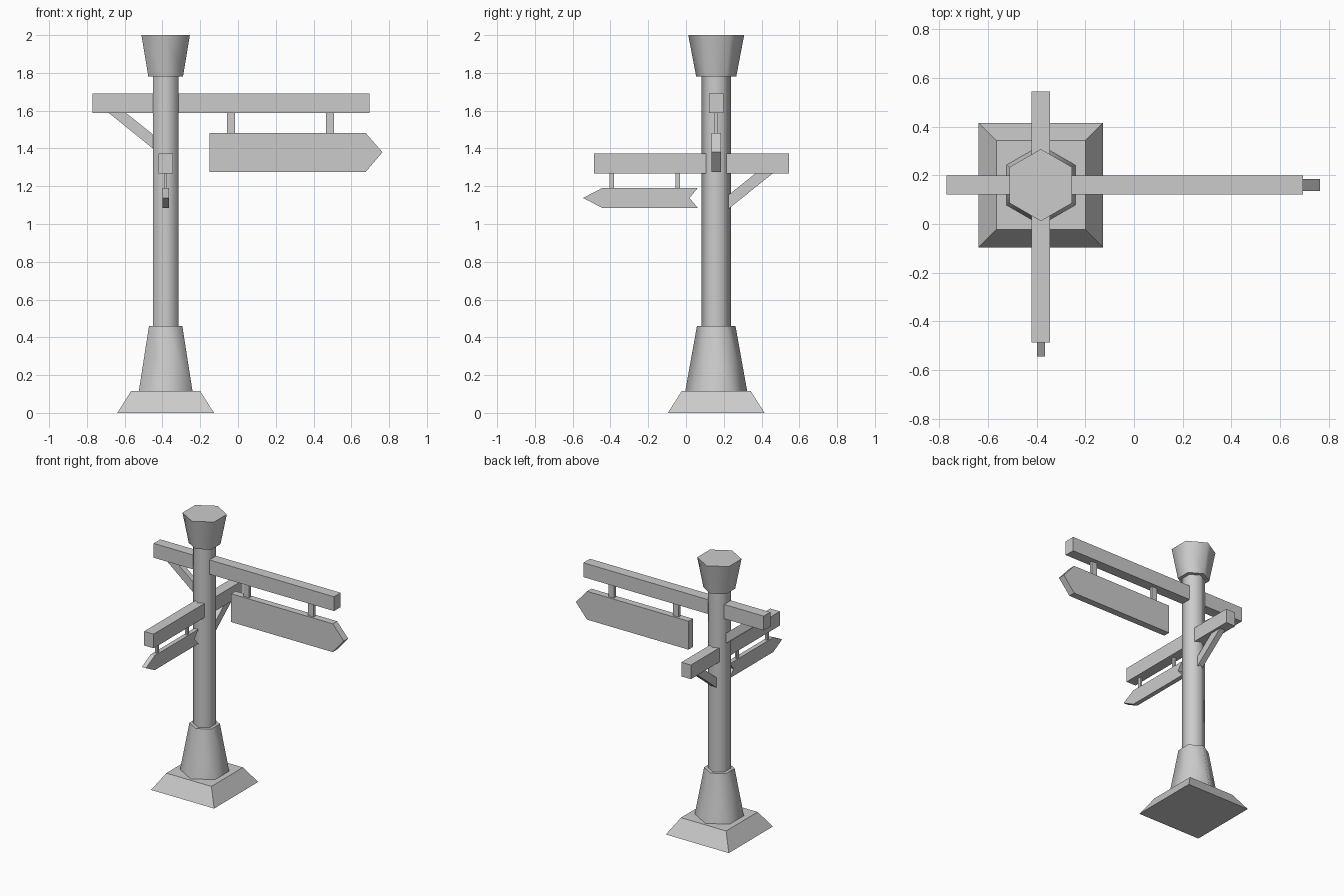
import bpy, bmesh, math

if "Cube" in bpy.data.objects:
    bpy.data.objects.remove(bpy.data.objects["Cube"])

PX, PY = -0.383, 0.16  # post centre


def frustum(name, sides, r1, r2, z0, z1, turn=0.0, smooth=True):
    bpy.ops.mesh.primitive_cone_add(vertices=sides, radius1=r1, radius2=r2, depth=z1 - z0,
                                    location=(PX, PY, (z0 + z1) / 2), rotation=(0, 0, turn))
    bpy.context.object.name = name
    if smooth:
        bpy.ops.object.shade_smooth_by_angle(angle=math.radians(64))


def prism(name, pts, axis, width):
    """Extrude a (distance, z) profile across the arm; axis is the arm direction."""
    bm = bmesh.new()
    if axis == 'X':
        vs = [bm.verts.new((u, PY - width / 2, z)) for u, z in pts]
        step = (0, width, 0)
    else:
        vs = [bm.verts.new((PX - width / 2, u, z)) for u, z in pts]
        step = (width, 0, 0)
    face = bm.faces.new(vs)
    ext = bmesh.ops.extrude_face_region(bm, geom=[face], use_keep_orig=True)
    bmesh.ops.translate(bm, vec=step, verts=[v for v in ext['geom'] if isinstance(v, bmesh.types.BMVert)])
    bmesh.ops.recalc_face_normals(bm, faces=bm.faces)
    me = bpy.data.meshes.new(name)
    bm.to_mesh(me)
    bm.free()
    bpy.context.collection.objects.link(bpy.data.objects.new(name, me))


def bar(name, u0, u1, z0, z1, axis, width):
    prism(name, [(u0, z0), (u1, z0), (u1, z1), (u0, z1)], axis, width)


# Post: square plinth, flared collar, shaft, cap
R2 = math.sqrt(2)
frustum("plinth", 4, 0.256 * R2, 0.183 * R2, 0, 0.115, math.pi / 4, smooth=False)
frustum("collar", 6, 0.164, 0.102, 0.115, 0.46)
frustum("shaft", 6, 0.077, 0.077, 0.45, 1.79)
frustum("cap", 6, 0.106, 0.148, 1.78, 2.0)

# Upper arm with brace, hangers and large arrow board
bar("upper_arm", -0.77, 0.695, 1.587, 1.692, 'X', 0.077)
prism("upper_brace", [(-0.687, 1.59), (-0.595, 1.59), (-0.42, 1.45), (-0.42, 1.375)], 'X', 0.042)
for i, u in enumerate((-0.037, 0.487)):
    bar(f"upper_hanger_{i}", u - 0.022, u + 0.022, 1.48, 1.59, 'X', 0.02)
prism("large_sign", [(-0.15, 1.275), (0.675, 1.275), (0.765, 1.38), (0.675, 1.483), (-0.15, 1.483)], 'X', 0.05)

# Lower arm with brace, hangers and notched arrow board
bar("lower_arm", -0.487, 0.545, 1.268, 1.372, 'Y', 0.077)
prism("lower_brace", [(0.462, 1.27), (0.37, 1.27), (0.2, 1.133), (0.2, 1.06)], 'Y', 0.042)
for i, u in enumerate((-0.393, -0.043)):
    bar(f"lower_hanger_{i}", u - 0.012, u + 0.012, 1.185, 1.27, 'Y', 0.015)
prism("small_sign", [(-0.545, 1.138), (-0.443, 1.085), (0.063, 1.085), (0.018, 1.138),
                     (0.063, 1.191), (-0.443, 1.191)], 'Y', 0.033)
